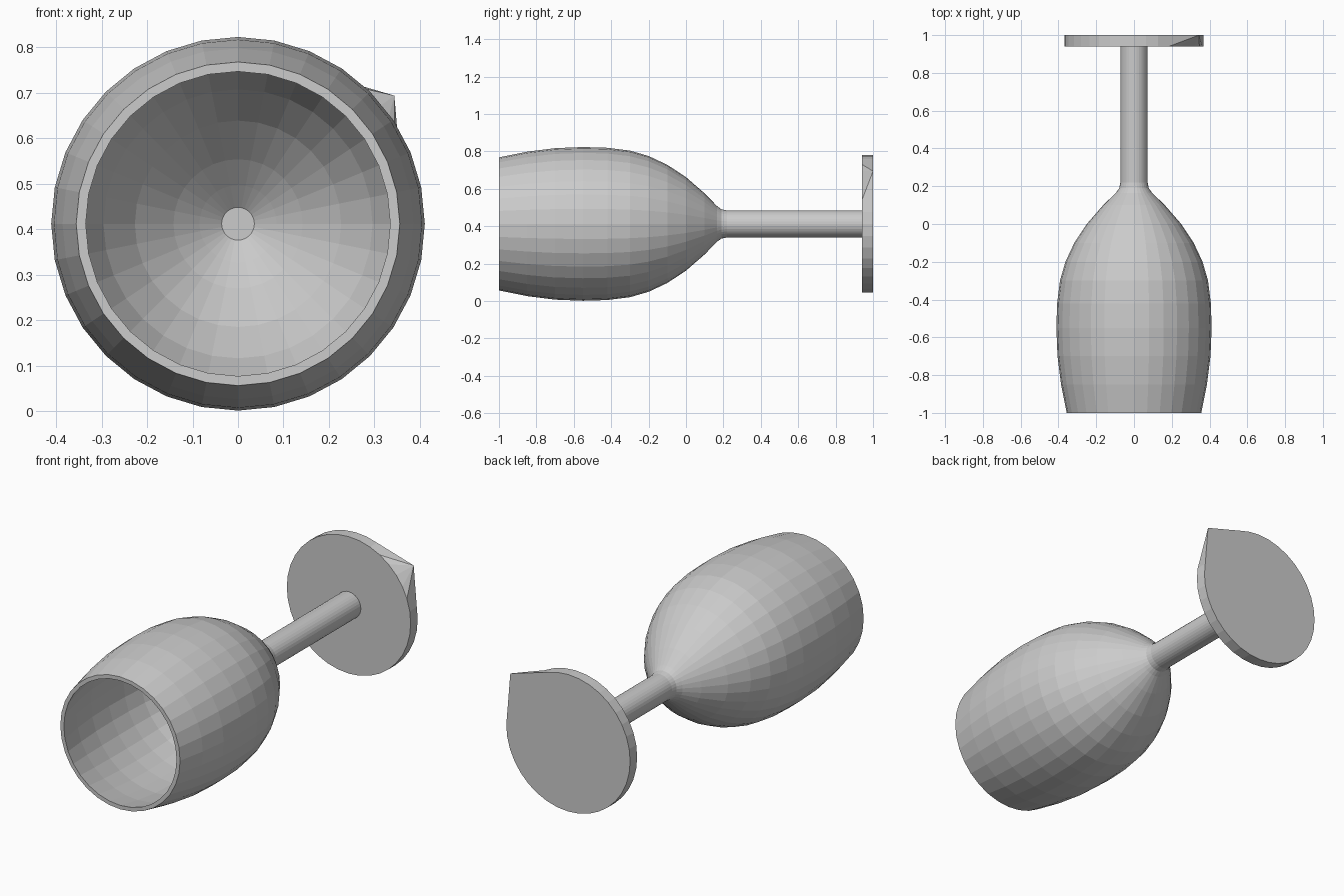
import bpy, bmesh
from math import sin, cos, radians, pi

if "Cube" in bpy.data.objects:
    bpy.data.objects.remove(bpy.data.objects["Cube"])

AXIS_Z = 0.412


def ring(bm, y, r, n):
    return [bm.verts.new((r * cos(2 * pi * i / n), y, AXIS_Z + r * sin(2 * pi * i / n)))
            for i in range(n)]


def bridge(bm, a, b):
    n = len(a)
    for i in range(n):
        j = (i + 1) % n
        bm.faces.new((a[i], a[j], b[j], b[i]))


def finish(bm, name):
    bmesh.ops.recalc_face_normals(bm, faces=bm.faces)
    mesh = bpy.data.meshes.new(name)
    bm.to_mesh(mesh)
    bm.free()
    obj = bpy.data.objects.new(name, mesh)
    bpy.context.collection.objects.link(obj)
    return obj


def lathe(name, profile, n):
    bm = bmesh.new()
    rings = [ring(bm, y, r, n) for y, r in profile]
    for a, b in zip(rings, rings[1:]):
        bridge(bm, a, b)
    bm.faces.new(rings[0])
    bm.faces.new(rings[-1])
    return finish(bm, name)


# Bowl and stem: outer wall from the foot up to the rim, then the inner wall down
outer = [(0.95, 0.072), (0.22, 0.072), (0.19, 0.078), (0.165, 0.096), (0.10, 0.163),
         (0.0, 0.250), (-0.1, 0.316), (-0.2, 0.363), (-0.3, 0.392), (-0.42, 0.407),
         (-0.55, 0.411), (-0.7, 0.405), (-0.85, 0.386), (-1.0, 0.356)]
inner = [(-1.0, 0.335), (-0.85, 0.364), (-0.7, 0.383), (-0.55, 0.389), (-0.42, 0.385),
         (-0.3, 0.371), (-0.2, 0.342), (-0.1, 0.296), (0.0, 0.227), (0.09, 0.142),
         (0.14, 0.085), (0.18, 0.036)]
lathe("bowl_and_stem", outer + inner, 32)

# Foot disc: round front edge, back edge drawn out into one pointed corner
N = 36
bm = bmesh.new()
front = ring(bm, 0.94, 0.368, N)
back = ring(bm, 1.0, 0.368, N)
bridge(bm, front, back)
bm.faces.new(front)
bm.faces.new(back)
first, last = 1, 7
corner = back[first + 1:last]
for v in corner:
    v.co = (0.344, 1.0, 0.694)
bmesh.ops.remove_doubles(bm, verts=corner, dist=0.0001)
finish(bm, "foot")
